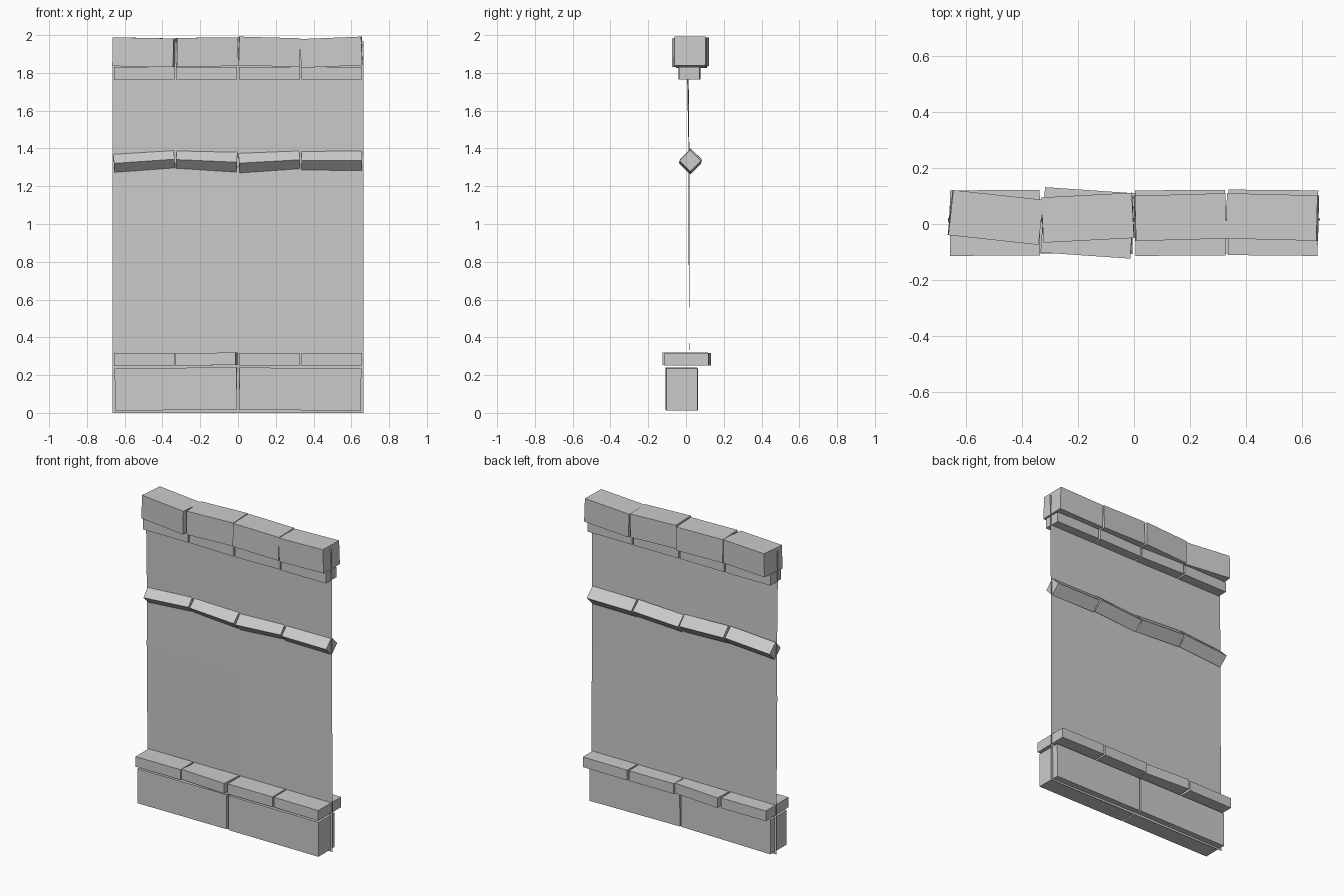
import bpy, bmesh, math
from mathutils import Matrix, Vector, Euler

if "Cube" in bpy.data.objects:
    bpy.data.objects.remove(bpy.data.objects["Cube"])


def finish(name, bm):
    bmesh.ops.recalc_face_normals(bm, faces=bm.faces)
    mesh = bpy.data.meshes.new(name)
    bm.to_mesh(mesh)
    bm.free()
    obj = bpy.data.objects.new(name, mesh)
    bpy.context.collection.objects.link(obj)


def course(name, depth, height, y, z, offsets, roll=0.0, width=1.325, gap=0.01):
    """Row of loose blocks; each offset gives (dy, dz) at its left and right ends."""
    bm = bmesh.new()
    step = width / len(offsets)
    for i, (yl, zl, yr, zr) in enumerate(offsets):
        length = step - gap
        x = -width / 2 + step * (i + 0.5)
        turn = Euler((roll, -math.atan2(zr - zl, length), math.atan2(yr - yl, length)))
        place = Matrix.Translation((x, y + (yl + yr) / 2, z + (zl + zr) / 2))
        size = Matrix.Diagonal((length, depth, height, 1))
        bmesh.ops.create_cube(bm, size=1, matrix=place @ turn.to_matrix().to_4x4() @ size)
    finish(name, bm)


# Thin, slightly bowed wall sheet
bm = bmesh.new()
rows = []
for z, yl, yr in [(0, .022, .020), (.32, .020, .020), (1.0, .012, .018),
                  (1.35, .014, .018), (1.77, .006, .014), (1.97, .006, .012)]:
    rows.append([bm.verts.new((x, y, z)) for x, y in
                 ((-.665, yl), (0, (yl + yr) / 2), (.665, yr))])
for a, b in zip(rows, rows[1:]):
    for i in range(2):
        bm.faces.new((a[i], a[i + 1], b[i + 1], b[i]))
finish("wall_sheet", bm)

# Plinth stones and their overhanging ledge
course("plinth_stones", .165, .224, -.023, .126,
       [(.003, -.002, -.002, .003), (-.003, .002, .002, -.002)], width=1.315, gap=.012)
course("plinth_ledge", .234, .066, .003, .285,
       [(0, 0, .002, 0), (.012, -.001, -.010, .001), (0, 0, .002, 0), (.003, 0, 0, 0)])

# Diamond-section rail
course("diamond_rail", .081, .081, .023, 1.333,
       [(0, -.012, .003, .010), (.003, .008, -.003, -.006),
        (-.002, -.011, .004, .007), (.002, .002, 0, .002)], roll=math.radians(45))

# Cornice strip and capping stones
course("cornice_strip", .109, .066, .018, 1.798,
       [(0, 0, .002, 0), (.003, .001, -.003, -.001), (-.002, -.001, .002, .001), (0, 0, 0, 0)])
course("capping_stones", .162, .152, .022, 1.910,
       [(.019, .002, -.016, -.004), (-.008, -.001, .009, .002),
        (-.002, .006, .007, -.003), (.007, -.007, -.001, .006)], width=1.32, gap=.006)
